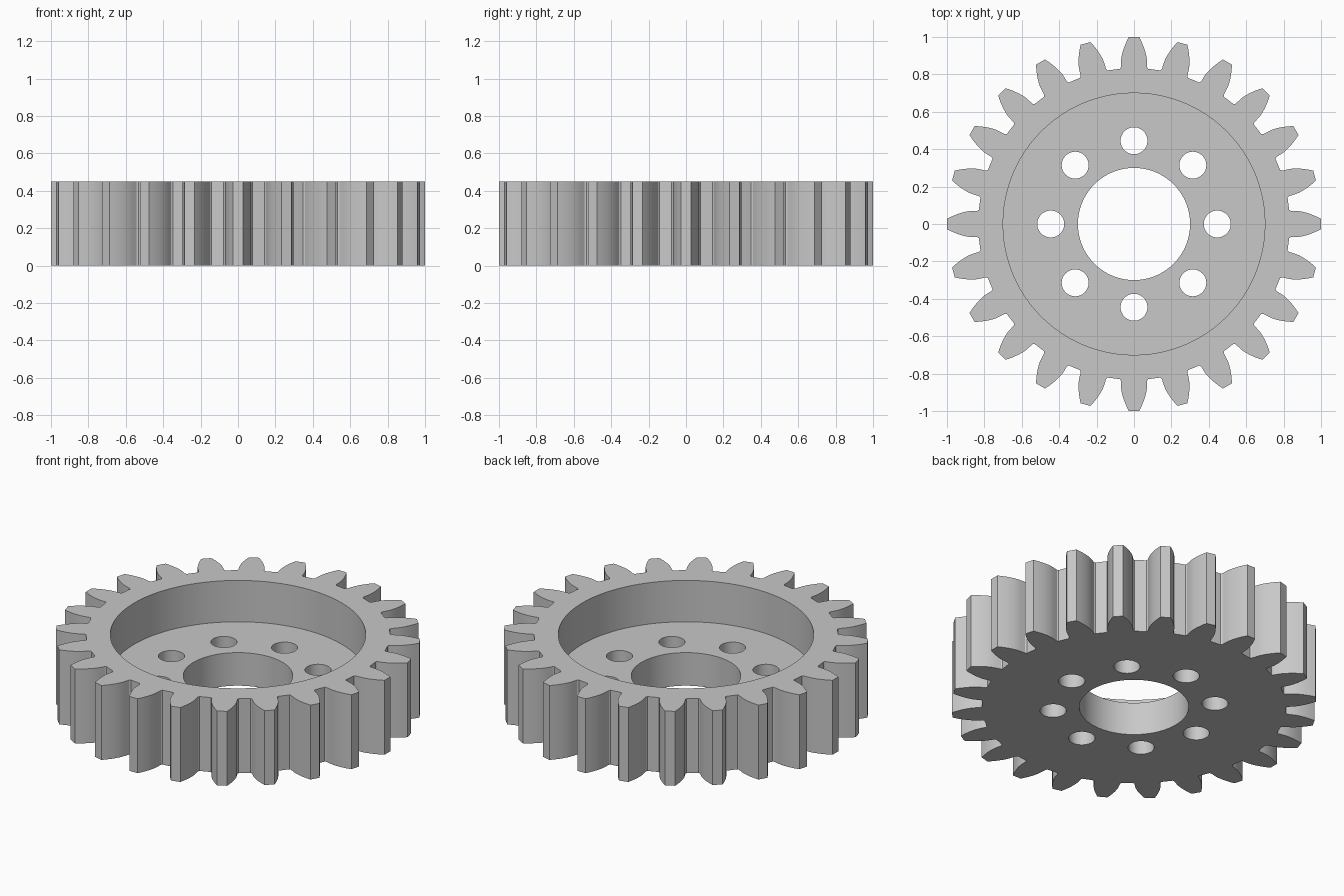
import bpy
import bmesh
from math import sin, cos, tan, acos, pi, tau, radians

if "Cube" in bpy.data.objects:
    bpy.data.objects.remove(bpy.data.objects["Cube"])

TEETH = 24
HEIGHT = 0.45
FLOOR = 0.2
TIP_R = 1.0
MODULE = 2 * TIP_R / (TEETH + 2)
PITCH_R = MODULE * TEETH / 2
BASE_R = PITCH_R * cos(radians(20))
ROOT_R = 0.833

steel = bpy.data.materials.new("plain grey metal")
steel.use_nodes = True
grey = (0.58, 0.58, 0.58, 1)
steel.diffuse_color = grey
steel.node_tree.nodes["Principled BSDF"].inputs["Base Color"].default_value = grey


def involute(r):
    a = acos(min(1, BASE_R / r))
    return tan(a) - a


def half_angle(r):
    """Half the angular tooth width at radius r."""
    return pi / (2 * TEETH) + involute(PITCH_R) - involute(r)


def prism(name, outline, z0, z1):
    """Upright solid from a closed 2D outline."""
    bm = bmesh.new()
    base = bm.faces.new([bm.verts.new((x, y, z0)) for x, y in outline])
    top = bmesh.ops.extrude_face_region(bm, geom=[base])["geom"]
    bmesh.ops.translate(bm, vec=(0, 0, z1 - z0),
                        verts=[v for v in top if isinstance(v, bmesh.types.BMVert)])
    bmesh.ops.recalc_face_normals(bm, faces=bm.faces[:])
    mesh = bpy.data.meshes.new(name)
    bm.to_mesh(mesh)
    bm.free()
    mesh.materials.append(steel)
    obj = bpy.data.objects.new(name, mesh)
    bpy.context.collection.objects.link(obj)
    return obj


def circle(radius, count, cx=0, cy=0):
    return [(cx + radius * cos(tau * i / count), cy + radius * sin(tau * i / count))
            for i in range(count)]


# Toothed outline: root corner, fillet, then involute flank, mirrored per tooth
STEPS = 6
flank = [(ROOT_R, 0.092), (ROOT_R + 0.008, 0.084)]
for i in range(STEPS + 1):
    r = BASE_R + (TIP_R - BASE_R) * i / STEPS
    flank.append((r, half_angle(r)))
tooth = [(r, -a) for r, a in flank] + [(r, a) for r, a in reversed(flank)]
outline = []
for t in range(TEETH):
    mid = tau * t / TEETH
    outline += [(r * cos(mid + a), r * sin(mid + a)) for r, a in tooth]
gear = prism("gear_wheel", outline, 0, HEIGHT)

# Cutters: top recess, centre bore and ring of bolt holes
cutters = [prism("recess_cutter", circle(0.70, 96), FLOOR, HEIGHT + 0.1),
           prism("bore_cutter", circle(0.30, 64), -0.1, HEIGHT)]
for k in range(8):
    a = tau * k / 8
    cutters.append(prism("bolt_hole_cutter",
                         circle(0.072, 32, 0.445 * cos(a), 0.445 * sin(a)), -0.1, HEIGHT))
for cutter in cutters:
    cutter.hide_render = True
    cut = gear.modifiers.new("cut", "BOOLEAN")
    cut.operation = "DIFFERENCE"
    cut.solver = "EXACT"
    cut.object = cutter

# Bake the cuts and drop the cutters
bpy.context.view_layer.update()
graph = bpy.context.evaluated_depsgraph_get()
baked = bpy.data.meshes.new_from_object(gear.evaluated_get(graph))
gear.modifiers.clear()
gear.data = baked
for cutter in cutters:
    bpy.data.objects.remove(cutter)

# Smooth bores and flanks, crisp edges
for obj in bpy.context.selected_objects:
    obj.select_set(False)
gear.select_set(True)
bpy.context.view_layer.objects.active = gear
bpy.ops.object.shade_smooth_by_angle(angle=radians(25))
